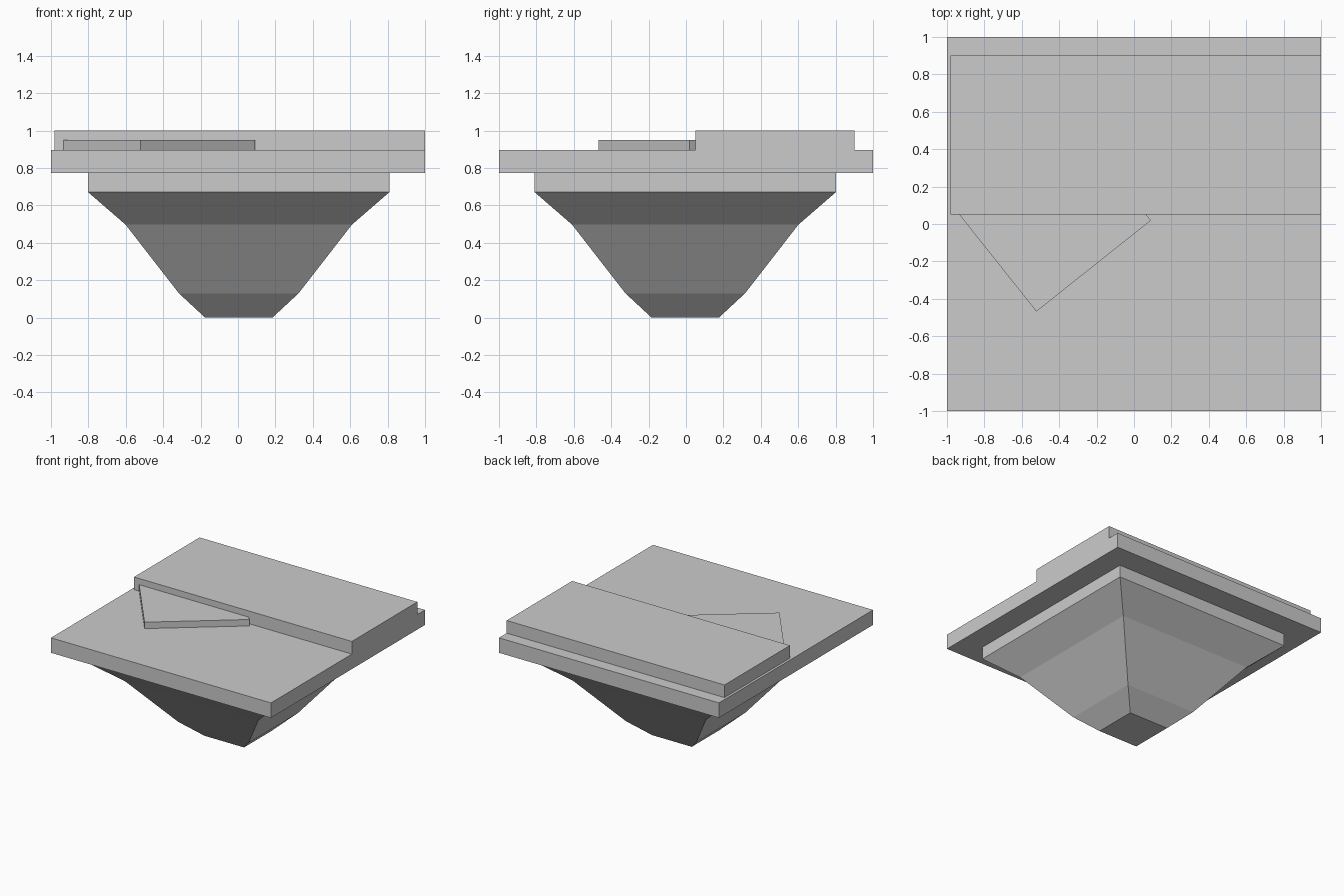
import bpy, bmesh
from math import atan2, sin, cos
from mathutils import Vector

if "Cube" in bpy.data.objects:
    bpy.data.objects.remove(bpy.data.objects["Cube"])


def solid(name, rings):
    """Stack of same-sized polygon rings, bridged and capped."""
    bm = bmesh.new()
    loops = [[bm.verts.new(p) for p in ring] for ring in rings]
    n = len(loops[0])
    for a, b in zip(loops, loops[1:]):
        for i in range(n):
            j = (i + 1) % n
            bm.faces.new((a[i], a[j], b[j], b[i]))
    bm.faces.new(loops[0][::-1])
    bm.faces.new(loops[-1])
    bmesh.ops.recalc_face_normals(bm, faces=bm.faces)
    mesh = bpy.data.meshes.new(name)
    bm.to_mesh(mesh)
    bm.free()
    obj = bpy.data.objects.new(name, mesh)
    bpy.context.collection.objects.link(obj)
    return obj


def rect(x0, x1, y0, y1, z):
    return [(x0, y0, z), (x1, y0, z), (x1, y1, z), (x0, y1, z)]


def box(name, x0, x1, y0, y1, z0, z1):
    return solid(name, [rect(x0, x1, y0, y1, z) for z in (z0, z1)])


# Tapered square underside: (half width, height), slightly off centre
profile = [(0.18, 0), (0.32, 0.13), (0.605, 0.497), (0.807, 0.672), (0.807, 0.775)]
cx, cy = 0.004, -0.004
solid("tapered_base", [rect(cx - r, cx + r, cy - r, cy + r, z) for r, z in profile])

# Main slab and raised rear step
box("platform_slab", -1, 1, -1, 1, 0.773, 0.896)
box("rear_step", -0.98, 1, 0.05, 0.9, 0.896, 1.0)

# Thin turned plate, partly tucked into the rear step
corner, angle = Vector((-0.522, -0.468)), atan2(0.485, 0.61)
u = Vector((cos(angle), sin(angle))) * 0.782
v = Vector((-sin(angle), cos(angle))) * 0.68
outline = [corner, corner + u, corner + u + v, corner + v]
solid("turned_plate", [[(p.x, p.y, z) for p in outline] for z in (0.896, 0.949)])
